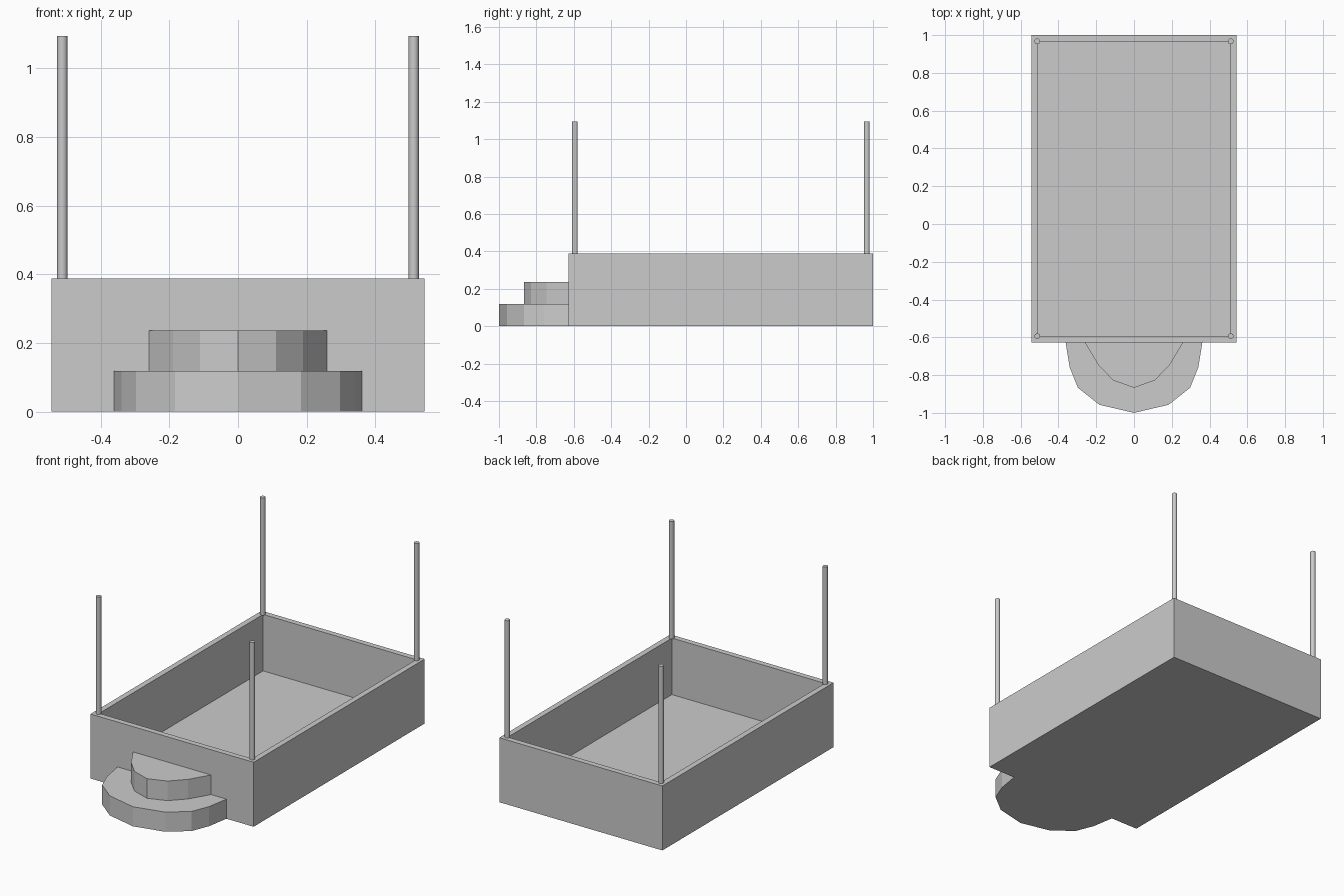
import bpy, bmesh, math

cube = bpy.data.objects.get("Cube")
if cube:
    bpy.data.objects.remove(cube, do_unlink=True)

grey = bpy.data.materials.new("plain_grey")
grey.use_nodes = True
colour = (0.6, 0.6, 0.6, 1)
grey.diffuse_color = colour
grey.node_tree.nodes["Principled BSDF"].inputs["Base Color"].default_value = colour


def finish(bm, name):
    bmesh.ops.recalc_face_normals(bm, faces=bm.faces)
    mesh = bpy.data.meshes.new(name)
    bm.to_mesh(mesh)
    bm.free()
    mesh.materials.append(grey)
    obj = bpy.data.objects.new(name, mesh)
    bpy.context.scene.collection.objects.link(obj)
    return obj


def prism(bm, outline, z0, z1):
    base = bm.faces.new([bm.verts.new((x, y, z0)) for x, y in outline])
    side = bmesh.ops.extrude_face_region(bm, geom=[base], use_keep_orig=True)["geom"]
    verts = [v for v in side if isinstance(v, bmesh.types.BMVert)]
    bmesh.ops.translate(bm, verts=verts, vec=(0, 0, z1 - z0))


HALF_W, FRONT, BACK, RIM, WALL, FLOOR = 0.543, -0.627, 1.0, 0.388, 0.048, 0.048

# Open tray: a box whose top is inset and pushed down to the floor
bm = bmesh.new()
prism(bm, [(-HALF_W, FRONT), (HALF_W, FRONT), (HALF_W, BACK), (-HALF_W, BACK)], 0, RIM)
bmesh.ops.recalc_face_normals(bm, faces=bm.faces)
top = max(bm.faces, key=lambda f: f.calc_center_median().z)
bmesh.ops.inset_region(bm, faces=[top], thickness=WALL)
well = bmesh.ops.extrude_discrete_faces(bm, faces=[top])["faces"][0]
bmesh.ops.translate(bm, verts=well.verts, vec=(0, 0, FLOOR - RIM))
finish(bm, "tray")

# Rounded front steps: half outlines mirrored across the middle
steps = {
    "lower_step": ([(0.362, FRONT), (0.34, -0.76), (0.297, -0.867), (0.183, -0.957)], -1.0, 0, 0.118),
    "upper_step": ([(0.26, FRONT), (0.19, -0.745), (0.11, -0.828)], -0.867, 0.118, 0.236),
}
for name, (half, tip, z0, z1) in steps.items():
    bm = bmesh.new()
    outline = half + [(0, tip)] + [(-x, y) for x, y in reversed(half)]
    prism(bm, outline, z0, z1)
    finish(bm, name)

# Four corner posts standing on the rim
POST_TOP, POST_R = 1.094, 0.015
for side, x in (("right", -0.512), ("left", 0.512)):
    for end, y in (("front", -0.594), ("back", 0.967)):
        bm = bmesh.new()
        ring = [math.tau * i / 16 for i in range(16)]
        prism(bm, [(x + POST_R * math.cos(a), y + POST_R * math.sin(a)) for a in ring], RIM, POST_TOP)
        post = finish(bm, f"{end}_{side}_post")
        bpy.ops.object.select_all(action="DESELECT")
        post.select_set(True)
        bpy.context.view_layer.objects.active = post
        bpy.ops.object.shade_smooth_by_angle(angle=math.radians(35))
